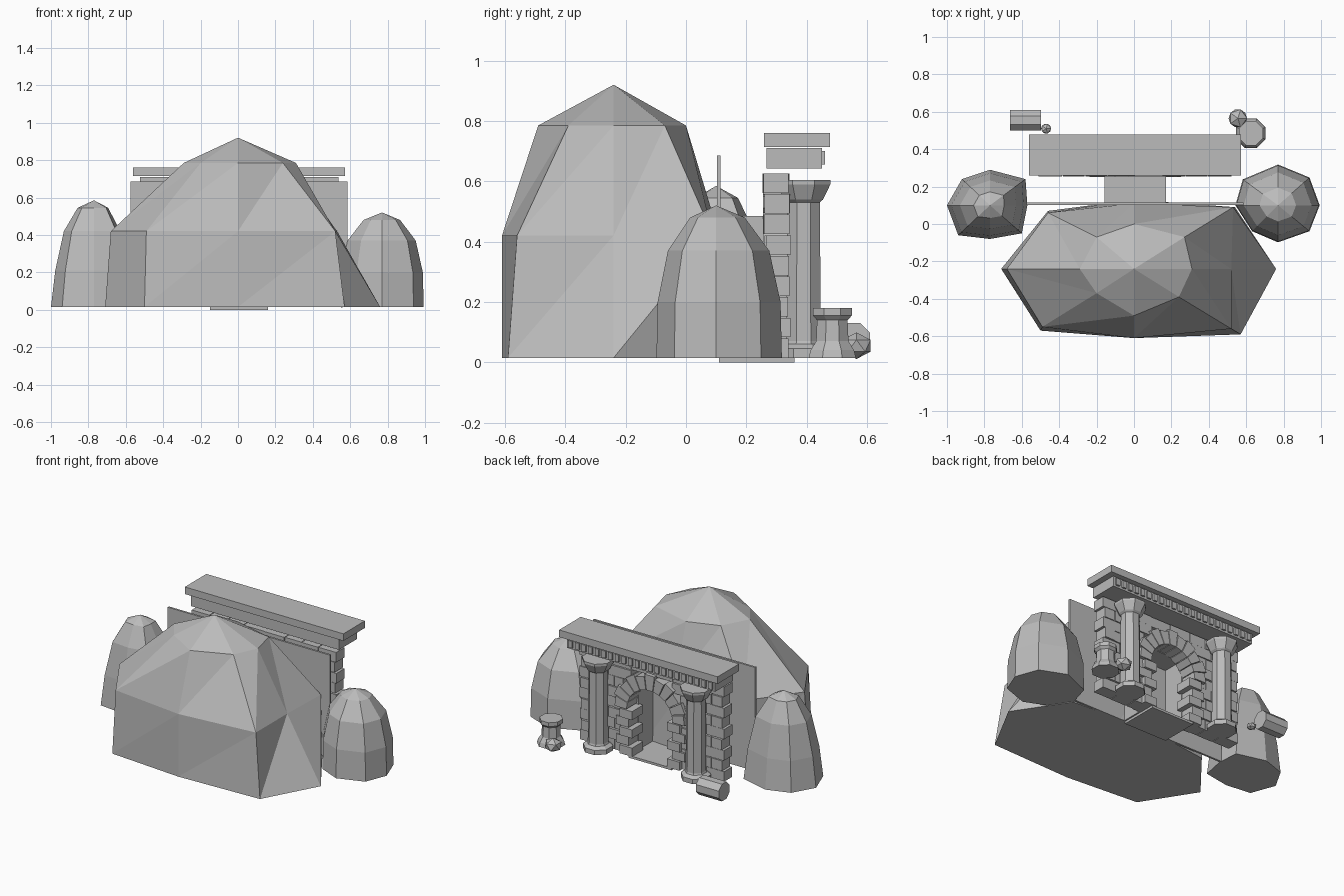
import bpy, bmesh, math, random
from mathutils import Vector, Matrix

random.seed(4)
default_cube = bpy.data.objects.get("Cube")
if default_cube:
    bpy.data.objects.remove(default_cube, do_unlink=True)

stone = bpy.data.materials.new("grey_stone")
stone.use_nodes = True
grey = (0.5, 0.5, 0.5, 1)
stone.diffuse_color = grey
stone.node_tree.nodes["Principled BSDF"].inputs["Base Color"].default_value = grey

CENTER = 0.006      # building axis
GROUND = 0.015


def finish(bm, name):
    """Turn a bmesh into a flat-shaded stone object."""
    bmesh.ops.recalc_face_normals(bm, faces=bm.faces)
    mesh = bpy.data.meshes.new(name)
    bm.to_mesh(mesh)
    bm.free()
    mesh.materials.append(stone)
    obj = bpy.data.objects.new(name, mesh)
    bpy.context.collection.objects.link(obj)
    return obj


def add_box(bm, x0, x1, y0, y1, z0, z1):
    size = Matrix.Diagonal((x1 - x0, y1 - y0, z1 - z0, 1))
    place = Matrix.Translation(((x0 + x1) / 2, (y0 + y1) / 2, (z0 + z1) / 2))
    bmesh.ops.create_cube(bm, size=1, matrix=place @ size)


def box(name, *bounds):
    bm = bmesh.new()
    add_box(bm, *bounds)
    return finish(bm, name)


def loft(name, rings, apex=None):
    """Skin closed rings of points, ending in a cap or a peak."""
    bm = bmesh.new()
    loops = [[bm.verts.new(p) for p in ring] for ring in rings]
    count = len(loops[0])
    for low, high in zip(loops, loops[1:]):
        for i in range(count):
            j = (i + 1) % count
            bm.faces.new((low[i], low[j], high[j]))
            bm.faces.new((low[i], high[j], high[i]))
    bm.faces.new(loops[0])
    if apex:
        tip = bm.verts.new(apex)
        for i in range(count):
            bm.faces.new((loops[-1][i], loops[-1][(i + 1) % count], tip))
    else:
        bm.faces.new(loops[-1])
    bmesh.ops.dissolve_limit(bm, angle_limit=math.radians(1), verts=bm.verts, edges=bm.edges)
    return finish(bm, name)


def turned(name, profile, location, sides=8, rotation=None):
    """Faceted column shape from (radius, height) pairs."""
    rings = []
    for radius, z in profile:
        angles = [math.tau * (i + 0.5) / sides for i in range(sides)]
        rings.append([(radius * math.cos(a), radius * math.sin(a), z) for a in angles])
    obj = loft(name, rings)
    obj.location = location
    if rotation:
        obj.rotation_euler = rotation
    return obj


# Large hill rock: three rings and a peak
base = [(.76, -.24), (.54, .09), (0, .13), (-.46, .07), (-.71, -.24), (-.5, -.57), (0, -.61), (.57, -.59)]
middle = [(.52, -.24), (.53, .09), (0, .11), (-.46, .06), (-.68, -.24), (-.49, -.55), (0, -.61), (.52, -.56)]
upper = [(.31, -.24), (.27, -.07), (0, 0), (-.2, -.07), (-.29, -.24), (-.2, -.37), (0, -.49), (.24, -.39)]
hill = [[(x, y, z) for x, y in ring] for ring, z in ((base, GROUND), (middle, .42), (upper, .785))]
loft("hill_rock", hill, (0, -.24, .92))


# Side boulders
def boulder(name, center, outline, levels, peak):
    cx, cy = center
    rings = [[(cx + (x - cx) * s, cy + (y - cy) * s, z) for x, y in outline] for s, z in levels]
    loft(name, rings, (cx, cy, peak))


boulder("left_boulder", (.77, .1),
        [(.995, .1), (.94, .25), (.77, .32), (.58, .24), (.54, .1), (.63, -.04), (.77, -.1), (.94, -.04)],
        [(.99, GROUND), (.97, .2), (.8, .37), (.43, .48)], .52)
boulder("right_boulder", (-.77, .1),
        [(-.57, .1), (-.58, .24), (-.77, .29), (-.92, .24), (-1, .1), (-.94, -.06), (-.77, -.08), (-.6, -.05)],
        [(1, GROUND), (.9, .21), (.7, .42), (.38, .545)], .585)

# Backing slab, floor and passage
box("backing_slab", CENTER - .58, CENTER + .58, .102, .115, GROUND, .685)
box("passage_floor", CENTER - .155, CENTER + .155, .11, .36, 0, GROUND)
box("passage_roof", CENTER - .165, CENTER + .165, .115, .26, .47, .485)
for side, label in ((1, "left"), (-1, "right")):
    edges = sorted((CENTER + side * .15, CENTER + side * .165))
    box(label + "_passage_wall", *edges, .115, .26, GROUND, .47)

# Masonry courses with an opening for the arch
SPRING, INNER, OUTER, HALF = .31, .165, .25, .52
ROWS = 9
course = (.63 - GROUND) / ROWS
bm = bmesh.new()
for row in range(ROWS):
    z0 = GROUND + row * course
    z1 = z0 + course - .004
    nearest = max(z0, SPRING)
    if z0 < SPRING:
        opening = .2
    else:
        opening = math.sqrt(max(0, (OUTER - .015) ** 2 - (nearest - SPRING) ** 2))
    odd = row % 2
    for side in (1, -1):
        cuts = [opening]
        width = .09 if odd else .13
        edge = HALF - width
        while edge > opening + .05:
            cuts.insert(1, edge)
            edge -= .12
        cuts.append(HALF - .012 * odd)
        for a, b in zip(cuts, cuts[1:]):
            shift = .005 * odd + random.uniform(-.003, .003)
            x0, x1 = sorted((CENTER + side * a, CENTER + side * (b - .004)))
            add_box(bm, x0, x1, .257 + shift, .34 + shift, z0, z1)
finish(bm, "wall_bricks")

# Door jambs of alternating blocks
for side, label in ((1, "left"), (-1, "right")):
    bm = bmesh.new()
    blocks = 5
    rise = (SPRING - GROUND) / blocks
    for i in range(blocks):
        inset = .03 * (i % 2)
        x0, x1 = sorted((CENTER + side * (INNER - .04 + inset), CENTER + side * (.215 + inset)))
        z0 = GROUND + i * rise
        add_box(bm, x0, x1, .25, .365 - inset / 3, z0, z0 + rise - .004)
    finish(bm, label + "_door_jamb")

# Arch of wedge stones
bm = bmesh.new()
WEDGES = 11
for i in range(WEDGES):
    a0 = math.pi * (i + .04) / WEDGES
    a1 = math.pi * (i + .96) / WEDGES
    rim = OUTER + .015 * (i % 2)
    corners = [(INNER, a0), (rim, a0), (rim, a1), (INNER, a1)]
    back, front = [[bm.verts.new((CENTER + r * math.cos(a), y, SPRING + r * math.sin(a)))
                    for r, a in corners] for y in (.255, .365)]
    bm.faces.new(back)
    bm.faces.new(front)
    for k in range(4):
        n = (k + 1) % 4
        bm.faces.new((back[k], back[n], front[n], front[k]))
finish(bm, "arch_stones")

# Columns with plinth and flared capital
column = [(.09, GROUND), (.09, .045), (.066, .06), (.062, .07), (.058, .53), (.07, .54), (.096, .59), (.096, .605)]
for side, label in ((1, "left"), (-1, "right")):
    turned(label + "_column", column, (CENTER + side * .35, .39, 0))

# Entablature with dentils
box("frieze", CENTER - .53, CENTER + .53, .267, .45, .643, .71)
box("cornice", CENTER - .567, CENTER + .567, .258, .478, .714, .76)
bm = bmesh.new()
DENTILS = 22
for i in range(DENTILS):
    x = CENTER - .5 + i / (DENTILS - 1)
    add_box(bm, x - .014, x + .014, .448, .461, .655, .7)
finish(bm, "dentils")

# Broken column stump and fallen drum
stump = [(.085, GROUND), (.078, .04), (.058, .07), (.055, .14), (.07, .155), (.07, .18)]
turned("column_stump", stump, (.625, .485, 0))
turned("fallen_drum", [(.06, -.082), (.06, .082)], (-.58, .555, .075), rotation=(0, math.pi / 2, 0))


# Loose rubble
def rubble(name, location, radius):
    bm = bmesh.new()
    bmesh.ops.create_icosphere(bm, subdivisions=1, radius=radius)
    for v in bm.verts:
        v.co.z *= .8
    finish(bm, name).location = Vector(location)


rubble("left_rubble", (.555, .565, .055), .055)
rubble("right_rubble", (-.47, .51, .04), .03)
